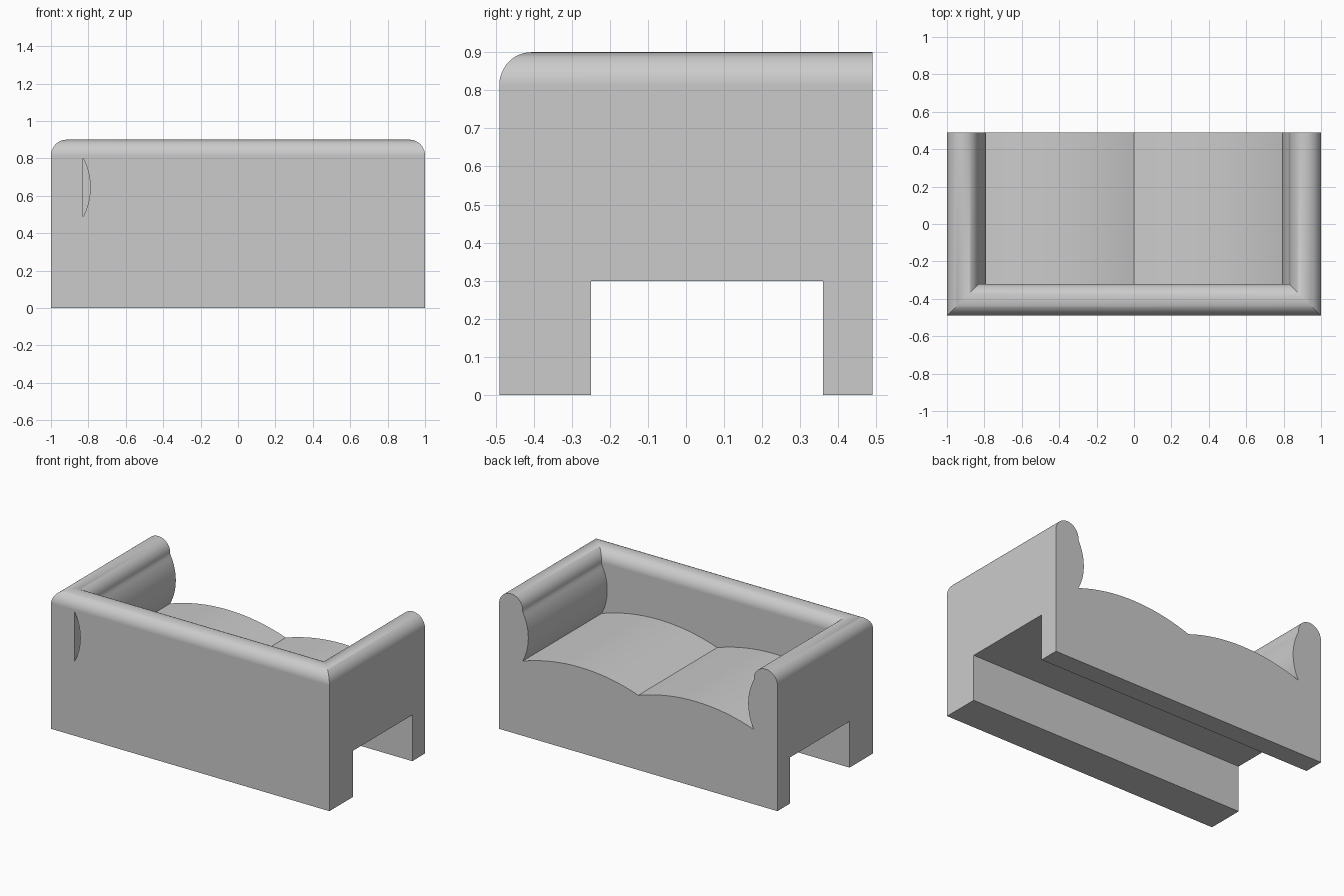
import bpy, bmesh, math
from mathutils import Vector

W, D, T = 1.0, 0.49, 0.17        # half width, half depth, wall thickness
INNER = W - T
TOP, FLOOR, SEAT = 0.9, 0.3, 0.485

if "Cube" in bpy.data.objects:
    bpy.data.objects.remove(bpy.data.objects["Cube"])

grey = bpy.data.materials.new("upholstery grey")
grey.use_nodes = True
grey.diffuse_color = (0.6, 0.6, 0.6, 1)
grey.node_tree.nodes["Principled BSDF"].inputs["Base Color"].default_value = (0.6, 0.6, 0.6, 1)


def loft(name, rings):
    """Join rings of equal length into a closed, capped solid."""
    bm = bmesh.new()
    loops = [[bm.verts.new(p) for p in ring] for ring in rings]
    n = len(loops[0])
    for a, b in zip(loops, loops[1:]):
        for i in range(n):
            j = (i + 1) % n
            bm.faces.new((a[i], a[j], b[j], b[i]))
    bm.faces.new(loops[0])
    bm.faces.new(loops[-1])
    bmesh.ops.recalc_face_normals(bm, faces=bm.faces)
    mesh = bpy.data.meshes.new(name)
    bm.to_mesh(mesh)
    bm.free()
    mesh.materials.append(grey)
    obj = bpy.data.objects.new(name, mesh)
    bpy.context.collection.objects.link(obj)
    return obj


def extrude_y(name, profile, y0, y1):
    return loft(name, [[(x, y, z) for x, z in profile] for y in (y0, y1)])


def arc(a, b, sag, n=16):
    """Circular arc from a to b, bulging to the left of a-b by sag."""
    a, b = Vector(a), Vector(b)
    half = (b - a).length / 2
    along = (b - a).normalized()
    side = Vector((-along.y, along.x))
    r = (half * half + sag * sag) / (2 * sag)
    centre = (a + b) / 2 + side * (sag - r)
    sweep = math.asin(half / r)
    angles = [sweep * (2 * i / n - 1) for i in range(n + 1)]
    pts = [centre + along * r * math.sin(t) + side * r * math.cos(t) for t in angles]
    return [tuple(p) for p in pts]


# Back and arms: one round-topped wall swept around three sides with mitred corners
r = T / 2
wall = [(0, 0)] + [(r - r * math.cos(math.pi * i / 24), TOP - r + r * math.sin(math.pi * i / 24))
                   for i in range(25)] + [(T, 0)]
frame = loft("sofa_body", [
    [(W - d, D, z) for d, z in wall],
    [(W - d, d - D, z) for d, z in wall],
    [(d - W, d - D, z) for d, z in wall],
    [(d - W, D, z) for d, z in wall]])

# Seat with two domed cushions
domes = arc((-INNER, SEAT), (0, SEAT), 0.07) + arc((0, SEAT), (INNER, SEAT), 0.07)[1:]
profile = [(-W + 0.05, 0)] + [(-W + 0.05, SEAT)] + domes + [(W - 0.05, SEAT), (W - 0.05, 0)]
seat = extrude_y("seat", profile, -D + 0.05, D)

# Padded inner faces of the arms
pad_arc = arc((INNER, SEAT), (INNER, 0.805), 0.04)
pads = []
for side, name in ((1, "left_arm_pad"), (-1, "right_arm_pad")):
    outline = pad_arc + [(INNER + 0.06, 0.805), (INNER + 0.06, SEAT)]
    pads.append(extrude_y(name, [(side * x, z) for x, z in outline], -D + 0.1, D))

# Cutters: open tunnel between the two feet, and the slot in the back
tunnel = extrude_y("tunnel_cutter", [(-2, -1), (2, -1), (2, FLOOR), (-2, FLOOR)], -0.25, 0.36)
slot = extrude_y("slot_cutter", [(-x, z) for x, z in pad_arc], -0.7, -0.335)

tools = [(seat, "UNION"), (pads[0], "UNION"), (pads[1], "UNION"),
         (tunnel, "DIFFERENCE"), (slot, "DIFFERENCE")]
for tool, operation in tools:
    mod = frame.modifiers.new(tool.name, "BOOLEAN")
    mod.operation, mod.solver, mod.object = operation, "EXACT", tool
merge = frame.modifiers.new("merge_flat", "DECIMATE")
merge.decimate_type = "DISSOLVE"
merge.angle_limit = math.radians(1)

# Bake the solid and remove the helpers
bpy.context.view_layer.update()
baked = bpy.data.meshes.new_from_object(frame.evaluated_get(bpy.context.evaluated_depsgraph_get()))
frame.modifiers.clear()
frame.data = baked
for tool, _ in tools:
    bpy.data.objects.remove(tool)

# Smooth the rolls and cushions, keep the edges crisp
for o in bpy.context.selected_objects:
    o.select_set(False)
frame.select_set(True)
bpy.context.view_layer.objects.active = frame
bpy.ops.object.shade_smooth_by_angle(angle=math.radians(30))
weighted = frame.modifiers.new("weighted_normals", "WEIGHTED_NORMAL")
weighted.keep_sharp = True
